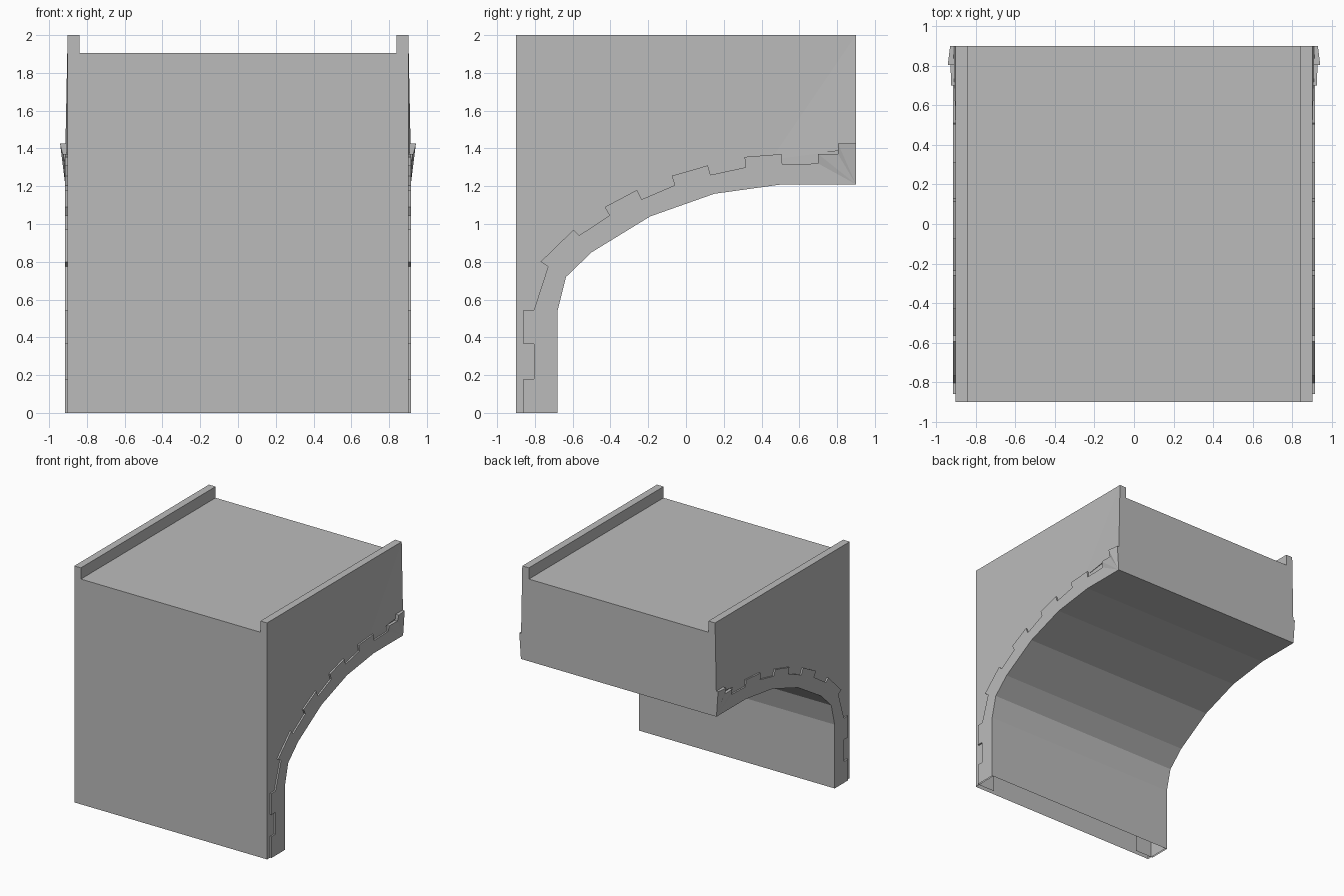
import bpy
import bmesh

if "Cube" in bpy.data.objects:
    bpy.data.objects.remove(bpy.data.objects["Cube"], do_unlink=True)

stone = bpy.data.materials.new("grey stone")
stone.use_nodes = True
grey = (0.5, 0.5, 0.5, 1)
stone.diffuse_color = grey
stone.node_tree.nodes["Principled BSDF"].inputs["Base Color"].default_value = grey

WALL, TRIM, INNER = 0.902, 0.915, 0.745   # wall face, trim face, trim depth
FRONT, BACK, TOP, DECK, SOFFIT = -0.9, 0.9, 2.0, 1.905, 1.21

# underside of the half arch as (y, z), from the foot of the leg to the crown
arch = [(-0.68, 0), (-0.68, 0.54), (-0.635, 0.72), (-0.5, 0.85), (-0.19, 1.04),
        (0.15, 1.16), (0.51, SOFFIT), (BACK, SOFFIT)]

# toothed upper edge of the arch stones as (y, z)
teeth = [(-0.86, 0), (-0.86, 0.18), (-0.805, 0.18), (-0.805, 0.365), (-0.86, 0.365),
         (-0.86, 0.545), (-0.805, 0.545), (-0.73, 0.775), (-0.77, 0.8),
         (-0.595, 0.97), (-0.565, 0.94), (-0.405, 1.045), (-0.43, 1.09),
         (-0.26, 1.18), (-0.235, 1.13), (-0.06, 1.205), (-0.075, 1.255),
         (0.115, 1.31), (0.13, 1.26), (0.315, 1.3), (0.31, 1.355),
         (0.505, 1.37), (0.51, 1.315), (0.7, 1.32)]

# flared crown stone as (x, y, z)
crown = [(TRIM, 0.7, 1.32), (0.925, 0.7, 1.37), (0.928, 0.805, 1.37),
         (0.942, 0.805, 1.425), (0.93, BACK, 1.425)]


def at_x(x, path):
    return [(x, y, z) for y, z in path]


def strip(a, b):
    """Quads between two matching paths."""
    return [[a[i], a[i + 1], b[i + 1], b[i]] for i in range(len(a) - 1)]


def build(name, faces):
    bm = bmesh.new()
    for face in faces:
        bm.faces.new([bm.verts.new(p) for p in face])
    bmesh.ops.remove_doubles(bm, verts=bm.verts, dist=0.0005)
    bmesh.ops.recalc_face_normals(bm, faces=bm.faces)
    mesh = bpy.data.meshes.new(name)
    bm.to_mesh(mesh)
    bm.free()
    mesh.materials.append(stone)
    obj = bpy.data.objects.new(name, mesh)
    bpy.context.collection.objects.link(obj)
    return obj


# main body: side walls, front, back, deck with raised kerbs, arch underside
kerb = [(-WALL, TOP), (-0.84, TOP), (-0.84, DECK), (0.84, DECK), (0.84, TOP), (WALL, TOP)]
body = strip([(x, FRONT, z) for x, z in kerb], [(x, BACK, z) for x, z in kerb])
for y, base in ((FRONT, 0), (BACK, SOFFIT)):
    body.append([(x, y, z) for x, z in [(-WALL, base)] + kerb + [(WALL, base)]])
for x in (-WALL, WALL):
    body.append(at_x(x, [(FRONT, 0)] + arch + [(BACK, TOP), (FRONT, TOP)]))
body += strip(at_x(-WALL, arch), at_x(WALL, arch))
build("bridge_body", body)

# arch stones and crown stone on each side
for side, label in ((1, "left"), (-1, "right")):
    foot = (TRIM, BACK, SOFFIT)
    edge = at_x(TRIM, teeth) + crown[1:]
    faces = [at_x(TRIM, teeth + arch[::-1])]
    faces += strip(edge, [(INNER, y, z) for x, y, z in edge])
    faces += strip(at_x(TRIM, arch), at_x(WALL, arch))
    faces += [[foot, crown[i], crown[i + 1]] for i in range(len(crown) - 1)]
    faces.append([foot, crown[-1], (WALL, BACK, 1.425), (WALL, BACK, SOFFIT)])
    build(label + "_arch_stones", [[(side * x, y, z) for x, y, z in f] for f in faces])

    # slight outward swell of the wall above the crown
    tip, low = (WALL, BACK, TOP), (0.914, BACK, 1.4)
    near, under = (WALL, 0.45, 1.34), (WALL, BACK, 1.4)
    swell = [[tip, near, low], [tip, low, under], [near, under, low]]
    build(label + "_wall_swell", [[(side * x, y, z) for x, y, z in f] for f in swell])
